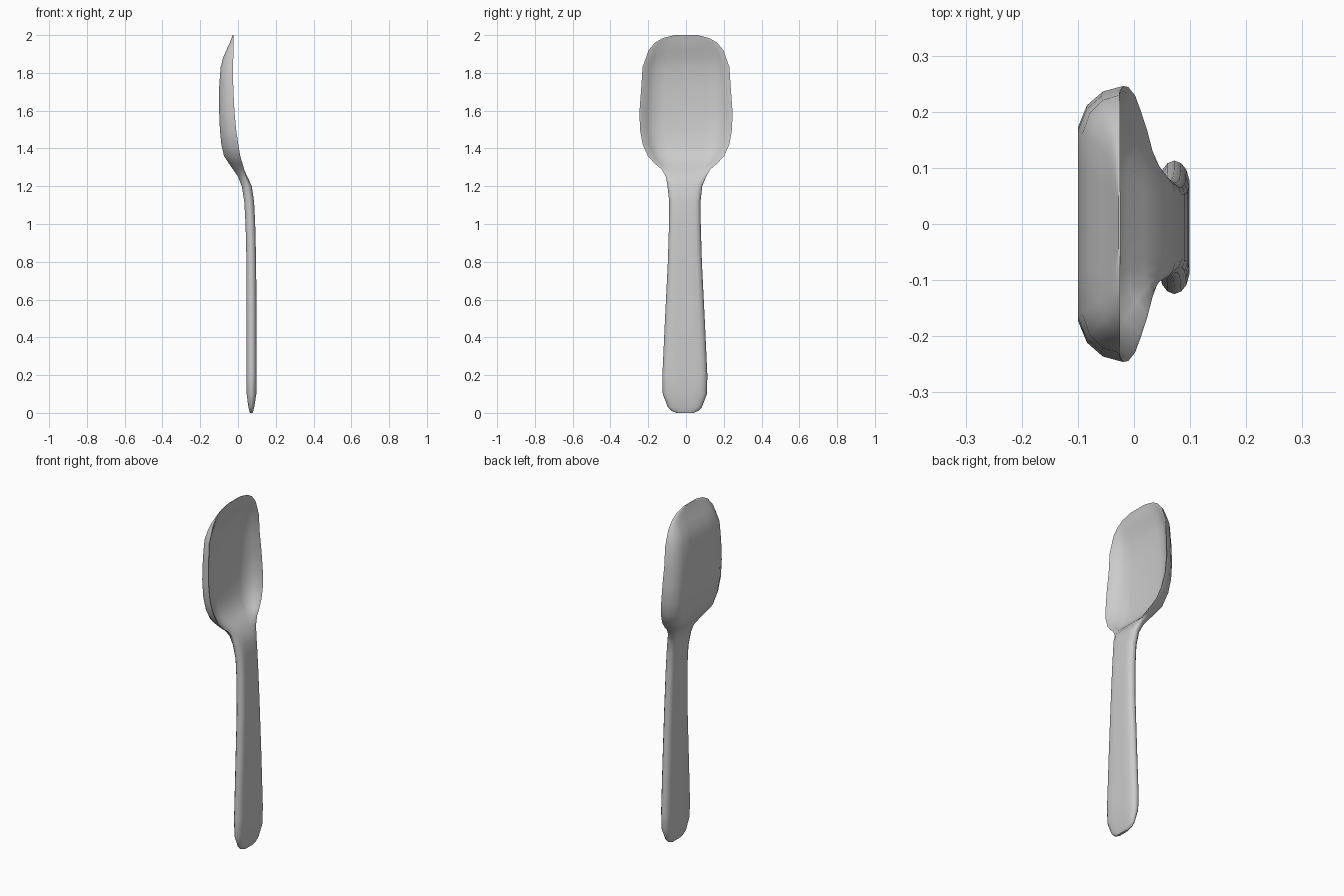
import bpy, bmesh

# Stations along the spoon: z, half width, edge x, back x, front x
STATIONS = [
    (0.00, 0.045, 0.070, 0.063, 0.077), (0.01, 0.070, 0.070, 0.060, 0.081),
    (0.03, 0.090, 0.070, 0.055, 0.086), (0.10, 0.117, 0.072, 0.046, 0.097),
    (0.20, 0.119, 0.072, 0.045, 0.099), (0.50, 0.105, 0.072, 0.045, 0.098),
    (0.80, 0.090, 0.070, 0.045, 0.096), (1.00, 0.084, 0.065, 0.040, 0.091),
    (1.12, 0.083, 0.059, 0.033, 0.085), (1.20, 0.092, 0.050, 0.020, 0.073),
    (1.25, 0.106, 0.042, 0.000, 0.050), (1.29, 0.130, 0.033, -0.027, 0.018),
    (1.32, 0.165, 0.024, -0.048, -0.012), (1.36, 0.202, 0.012, -0.074, -0.042),
    (1.42, 0.229, 0.002, -0.088, -0.062), (1.50, 0.244, -0.010, -0.096, -0.074),
    (1.60, 0.246, -0.019, -0.100, -0.079), (1.72, 0.237, -0.025, -0.100, -0.078),
    (1.83, 0.230, -0.026, -0.092, -0.070), (1.88, 0.212, -0.025, -0.079, -0.058),
    (1.92, 0.198, -0.025, -0.062, -0.045), (1.96, 0.165, -0.025, -0.043, -0.033),
    (1.985, 0.122, -0.025, -0.034, -0.028), (2.00, 0.060, -0.025, -0.028, -0.024),
]
# Cross-section of one side: fraction of width, fraction of depth
SOLID = [(0.96, 0.45), (0.86, 0.80), (0.70, 1.0), (0.40, 1.0)]
HOLLOW = [(0.96, 0.06), (0.84, 0.50), (0.70, 0.90), (0.48, 1.0)]


def section(z, w, edge, back, front):
    """Closed ring: around the back, then across the front."""
    cy = -0.006 if z < 1.25 else 0.0
    fr = HOLLOW if front < edge else SOLID

    def half(prof, depth):
        pts = [(u * w, edge + t * (depth - edge)) for u, t in prof]
        return pts + [(0, depth)] + [(-y, x) for y, x in reversed(pts)]
    ring = [(w, edge)] + half(SOLID, back) + [(-w, edge)]
    ring += list(reversed(half(fr, front)))
    return [(x, y + cy, z) for y, x in ring]


# Spoon: one lofted body
bm = bmesh.new()
rings = [[bm.verts.new(p) for p in section(*s)] for s in STATIONS]
for a, b in zip(rings, rings[1:]):
    n = len(a)
    for i in range(n):
        j = (i + 1) % n
        bm.faces.new((a[i], a[j], b[j], b[i]))
bm.faces.new(rings[0])
bm.faces.new(rings[-1])
bmesh.ops.recalc_face_normals(bm, faces=bm.faces)
mesh = bpy.data.meshes.new("spoon")
bm.to_mesh(mesh)
bm.free()
spoon = bpy.data.objects.new("spoon", mesh)
bpy.context.collection.objects.link(spoon)
bpy.context.view_layer.objects.active = spoon
spoon.select_set(True)
bpy.ops.object.shade_smooth_by_angle(angle=0.9)
